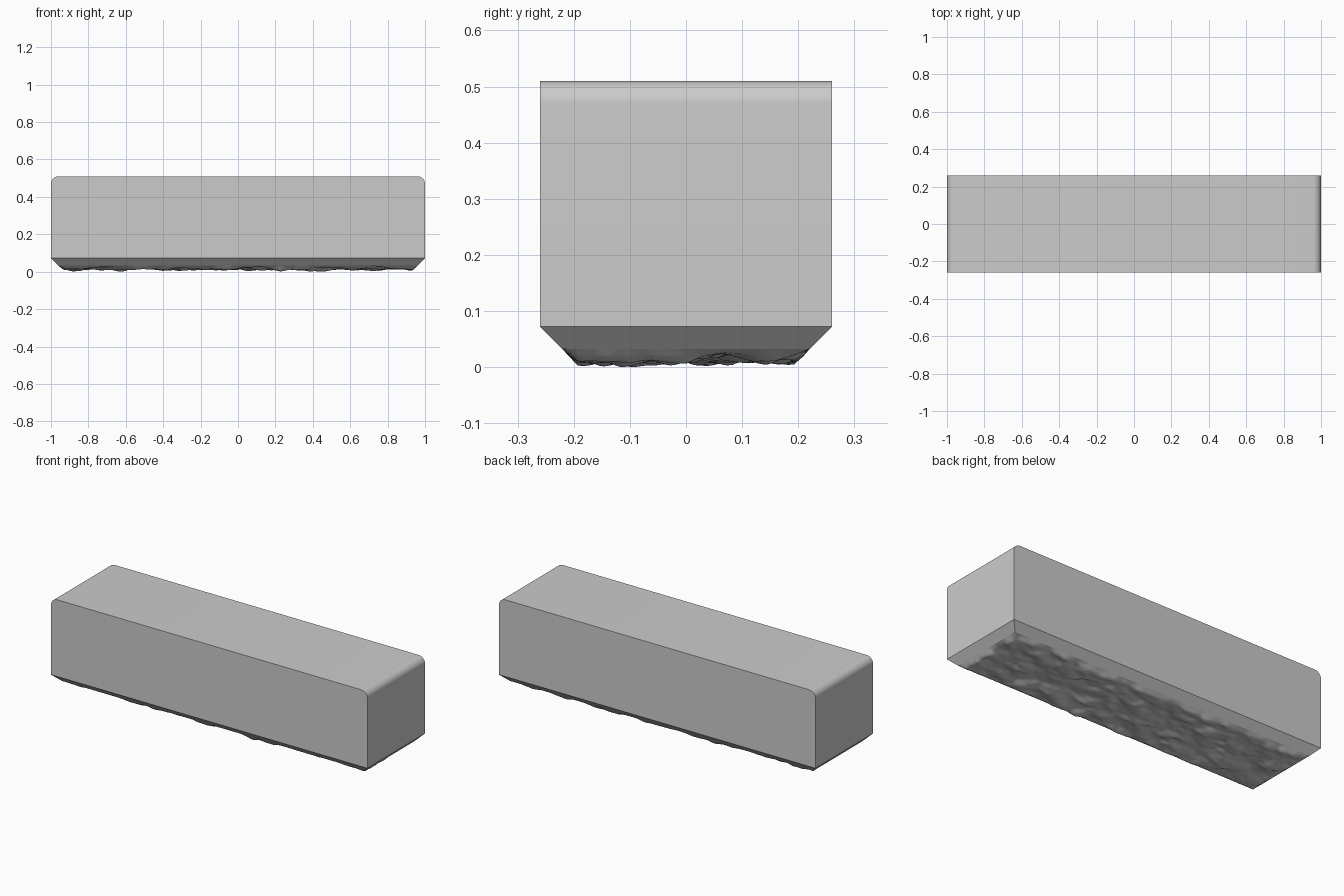
import bpy, bmesh, math
from mathutils import Vector, noise

if "Cube" in bpy.data.objects:
    bpy.data.objects.remove(bpy.data.objects["Cube"])

L, W, TOP = 1.0, 0.26, 0.51      # half length, half width, top height
SHOULDER, RIM, INSET = 0.072, 0.032, 0.04
R = 0.04                         # rounding of the two top end edges


def make_object(name, bm, angle):
    bmesh.ops.recalc_face_normals(bm, faces=bm.faces)
    mesh = bpy.data.meshes.new(name)
    bm.to_mesh(mesh)
    bm.free()
    obj = bpy.data.objects.new(name, mesh)
    bpy.context.collection.objects.link(obj)
    bpy.ops.object.select_all(action='DESELECT')
    obj.select_set(True)
    bpy.context.view_layer.objects.active = obj
    bpy.ops.object.shade_smooth_by_angle(angle=math.radians(angle))
    return obj


# Block body: rounded end profile extruded across the width
arc = [(L - R + R * math.cos(a), TOP - R + R * math.sin(a))
       for a in (math.pi / 2 * i / 10 for i in range(11))]
profile = [(L, SHOULDER)] + arc + [(-x, z) for x, z in reversed(arc)] + [(-L, SHOULDER)]
bm = bmesh.new()
front = [bm.verts.new((x, -W, z)) for x, z in profile]
back = [bm.verts.new((x, W, z)) for x, z in profile]
bm.faces.new(front)
bm.faces.new(back)
for i in range(len(profile) - 1):
    bm.faces.new((front[i], front[i + 1], back[i + 1], back[i]))

# Chamfered lower skirt, open where the rough underside fits
upper = [front[0], front[-1], back[-1], back[0]]
lower = [bm.verts.new((math.copysign(L - INSET, v.co.x),
                       math.copysign(W - INSET, v.co.y), RIM)) for v in upper]
for i in range(4):
    j = (i + 1) % 4
    bm.faces.new((upper[i], upper[j], lower[j], lower[i]))
make_object("block_body", bm, 30)

# Rough stone underside: noise-displaced grid pinned to the rim
bm = bmesh.new()
bmesh.ops.create_grid(bm, x_segments=190, y_segments=48, size=1)
hx, hy = L - INSET, W - INSET
depth = {}
for v in bm.verts:
    x, y = v.co.x * hx, v.co.y * hy
    edge = min(hx - abs(x), hy - abs(y))
    fade = min(1.0, max(0.0, edge) / 0.025)
    n = (noise.noise(Vector((x * 9, y * 14, 3.7)))
         + 0.35 * noise.noise(Vector((x * 20, y * 30, 9.1))))
    depth[v] = fade * max(0.0, 0.55 + 0.6 * n)
    v.co = (x, y, RIM)
scale = RIM / max(depth.values())
for v, d in depth.items():
    v.co.z = RIM - d * scale
make_object("rough_underside", bm, 60)
for f in bpy.data.objects["rough_underside"].data.polygons[:1]:
    if f.normal.z > 0:           # underside must face down
        bpy.data.objects["rough_underside"].data.flip_normals()
